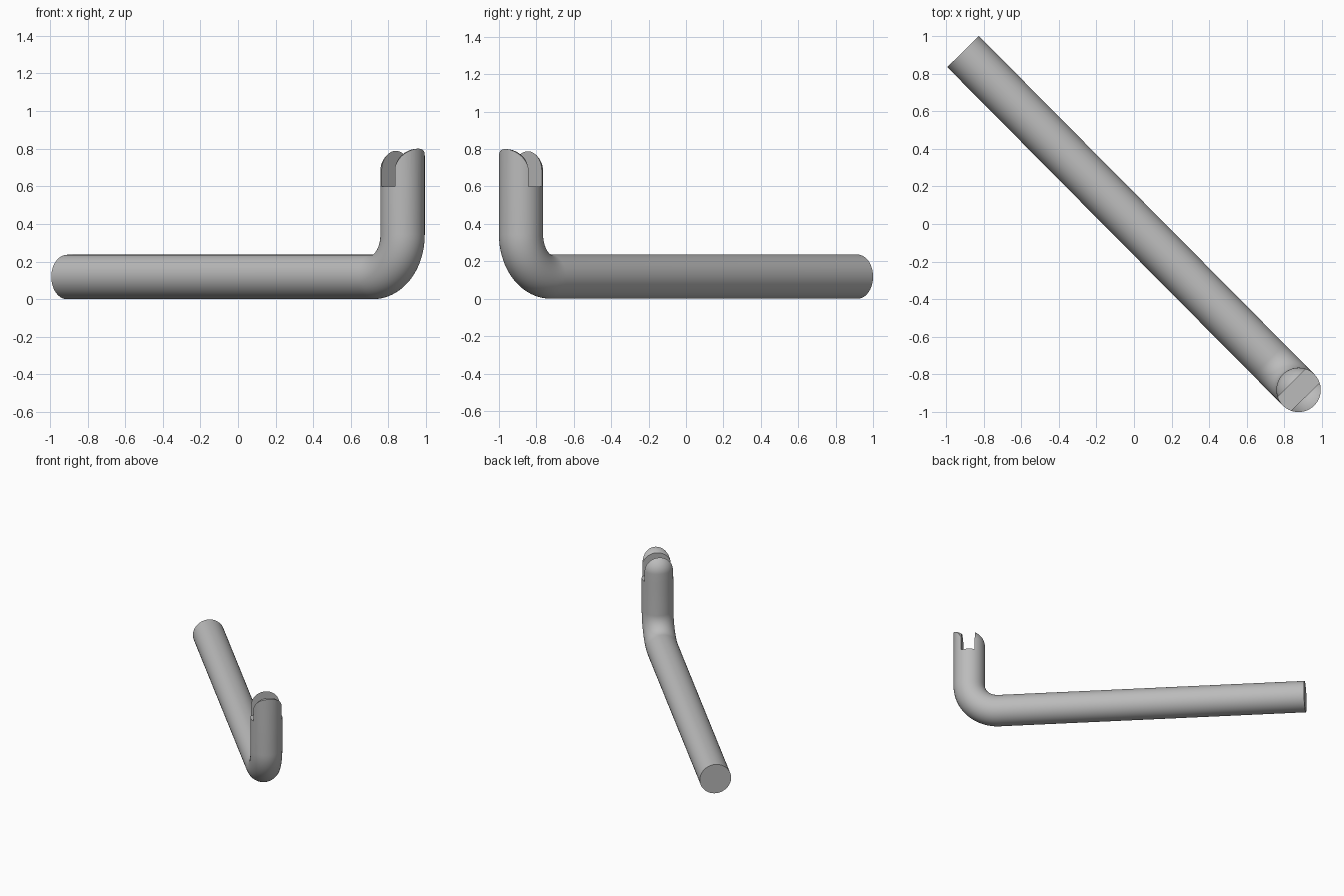
import bpy, bmesh, math
from mathutils import Vector, Matrix

cube = bpy.data.objects.get("Cube")
if cube:
    bpy.data.objects.remove(cube, do_unlink=True)

RADIUS, BEND, SIDES = 0.118, 0.225, 64
SLOT_FLOOR, TOP, SLOT_HALF = 0.6, 0.8, 0.051
axis = Vector((0.875, -0.882, 0))           # upright leg axis
end = Vector((-0.909, 0.917, 0))            # centre of the far end
along = (end - axis).normalized()
across = Vector((0, 0, 1)).cross(along)
length = (end - axis).length

steel = bpy.data.materials.new("grey_steel")
steel.use_nodes = True
steel.diffuse_color = (0.5, 0.5, 0.5, 1)
steel.node_tree.nodes["Principled BSDF"].inputs["Base Color"].default_value = (0.5, 0.5, 0.5, 1)


def sweep(name, path, sides=SIDES):
    """Tube with closed ends; path holds (distance along, height, tilt, radius)."""
    bm = bmesh.new()
    rings = []
    for dist, z, tilt, r in path:
        out = along * math.cos(tilt) + Vector((0, 0, math.sin(tilt)))
        centre = axis + along * dist + Vector((0, 0, z))
        rings.append([bm.verts.new(centre + r * (out * math.cos(a) + across * math.sin(a)))
                      for a in (2 * math.pi * i / sides for i in range(sides))])
    for low, high in zip(rings, rings[1:]):
        for i in range(sides):
            j = (i + 1) % sides
            bm.faces.new((low[i], low[j], high[j], high[i]))
    bm.faces.new(rings[0])
    bm.faces.new(rings[-1])
    bmesh.ops.recalc_face_normals(bm, faces=bm.faces)
    return add_object(name, bm)


def add_object(name, bm):
    mesh = bpy.data.meshes.new(name)
    bm.to_mesh(mesh)
    bm.free()
    mesh.materials.append(steel)
    obj = bpy.data.objects.new(name, mesh)
    bpy.context.collection.objects.link(obj)
    return obj


def smooth(obj):
    bpy.ops.object.select_all(action='DESELECT')
    obj.select_set(True)
    bpy.context.view_layer.objects.active = obj
    bpy.ops.object.shade_smooth_by_angle(angle=math.radians(35))


def domed_post(name, dist, centre_z, r):
    """Upright post with a half-ball top."""
    steps = [math.pi / 2 * i / 20 for i in range(20)]
    path = [(dist, SLOT_FLOOR, 0, r)]
    path += [(dist, centre_z + r * math.sin(a), 0, r * math.cos(a)) for a in steps]
    path.append((dist, centre_z + r, 0, 0.001))
    return sweep(name, path)


def keep_side(obj, offset, sign):
    """Trim away everything on the slot side of a vertical plane."""
    bm = bmesh.new()
    bm.from_mesh(obj.data)
    cut = bmesh.ops.bisect_plane(bm, geom=bm.verts[:] + bm.edges[:] + bm.faces[:],
                                 plane_co=axis + along * offset, plane_no=along * sign,
                                 clear_inner=True)
    edges = [e for e in cut["geom_cut"] if isinstance(e, bmesh.types.BMEdge)]
    bmesh.ops.contextual_create(bm, geom=edges)
    bmesh.ops.recalc_face_normals(bm, faces=bm.faces)
    bm.to_mesh(obj.data)
    bm.free()


# Bent rod: upright leg, elbow, long straight leg
path = [(0, SLOT_FLOOR, 0, RADIUS)]
for i in range(25):
    a = math.pi / 2 * i / 24
    path.append((BEND * (1 - math.cos(a)), RADIUS + BEND * (1 - math.sin(a)), a, RADIUS))
path.append((length, RADIUS, math.pi / 2, RADIUS))
smooth(sweep("bent_rod", path))

# Rear prong: half-ball end, cut flat on the slot side
rear = domed_post("rear_prong", 0, TOP - RADIUS, RADIUS)
keep_side(rear, SLOT_HALF, 1)
smooth(rear)

# Front prong: outer wall stays straight, top rounds down towards the slot
front = sweep("front_prong", [(0, SLOT_FLOOR, 0, RADIUS), (0, TOP + 0.05, 0, RADIUS)])
keep_side(front, -SLOT_HALF, -1)
rounder = domed_post("front_prong_rounder", -RADIUS, TOP - 0.13, 0.13)
rounder.data.transform(Matrix.Translation((0, 0, 0)))
rounder.hide_render = True
trim = front.modifiers.new("round_top", 'BOOLEAN')
trim.operation = 'INTERSECT'
trim.solver = 'EXACT'
trim.object = rounder
bpy.context.view_layer.objects.active = front
bpy.ops.object.modifier_apply(modifier=trim.name)
bpy.data.objects.remove(rounder, do_unlink=True)
smooth(front)
